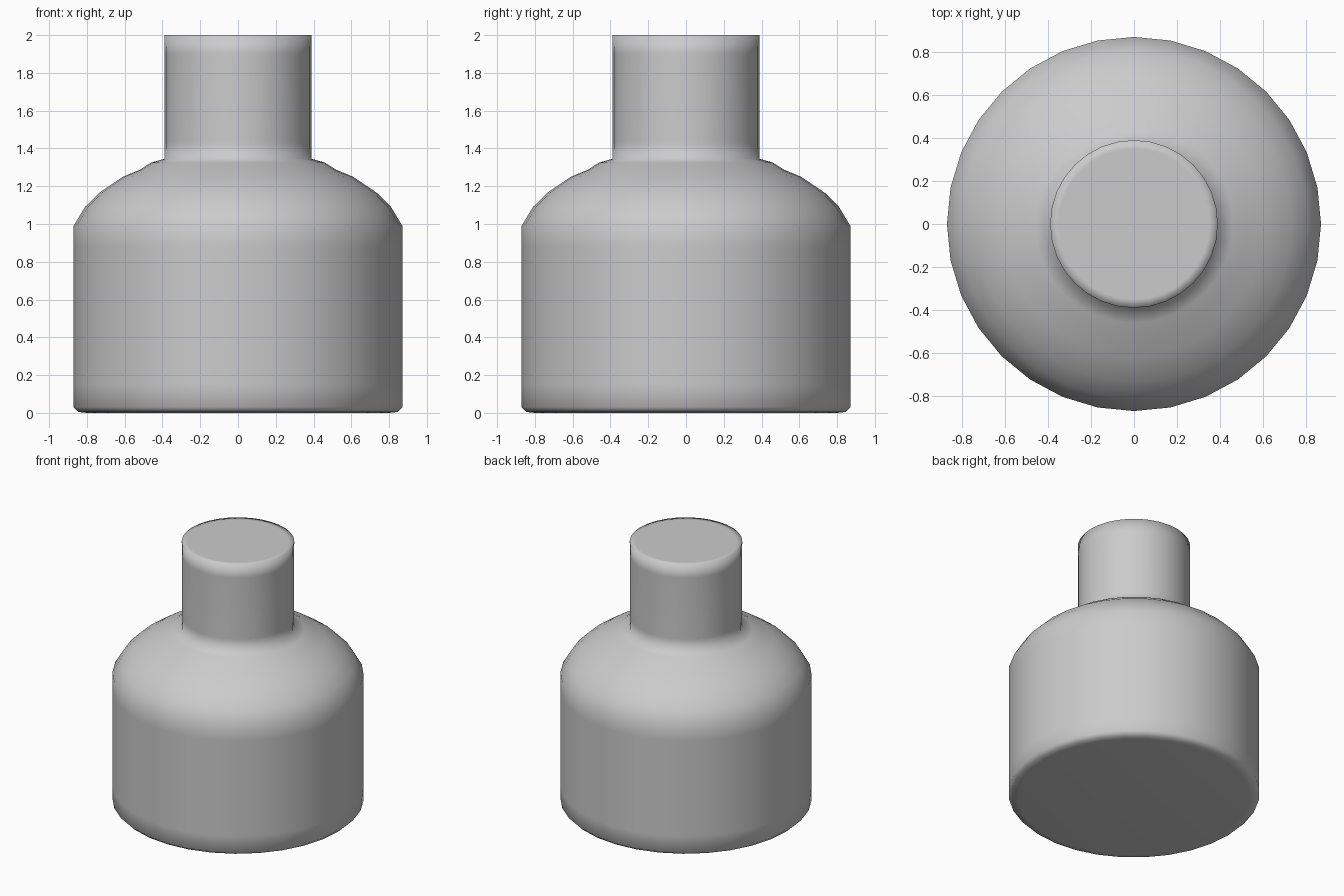
import bpy, bmesh
from math import cos, sin, tau

if "Cube" in bpy.data.objects:
    bpy.data.objects.remove(bpy.data.objects["Cube"])

SIDES = 32

# Bottle outline as (radius, height), bottom to top, with support loops near the rims
PROFILE = [
    (0.80, 0.0), (0.845, 0.005), (0.87, 0.03), (0.87, 0.15),   # base edge
    (0.87, 0.88), (0.87, 0.99),                                # body wall
    (0.81, 1.09), (0.735, 1.165), (0.61, 1.25), (0.52, 1.287),
    (0.46, 1.325), (0.39, 1.345),                              # shoulder
    (0.388, 1.43), (0.388, 1.90), (0.39, 2.0), (0.35, 2.0),    # neck and rim
]


def lathe(name, profile, sides):
    bm = bmesh.new()
    rings = [[bm.verts.new((r * cos(tau * i / sides), r * sin(tau * i / sides), z))
              for i in range(sides)] for r, z in profile]
    for low, high in zip(rings, rings[1:]):
        for i in range(sides):
            j = (i + 1) % sides
            bm.faces.new((low[i], low[j], high[j], high[i]))
    # Flat end caps
    bm.faces.new(rings[0][::-1])
    bm.faces.new(rings[-1])
    for face in bm.faces:
        face.smooth = True
    mesh = bpy.data.meshes.new(name)
    bm.to_mesh(mesh)
    bm.free()
    obj = bpy.data.objects.new(name, mesh)
    bpy.context.collection.objects.link(obj)
    return obj


# Closed bottle with a wide body and narrow neck
lathe("bottle", PROFILE, SIDES)
